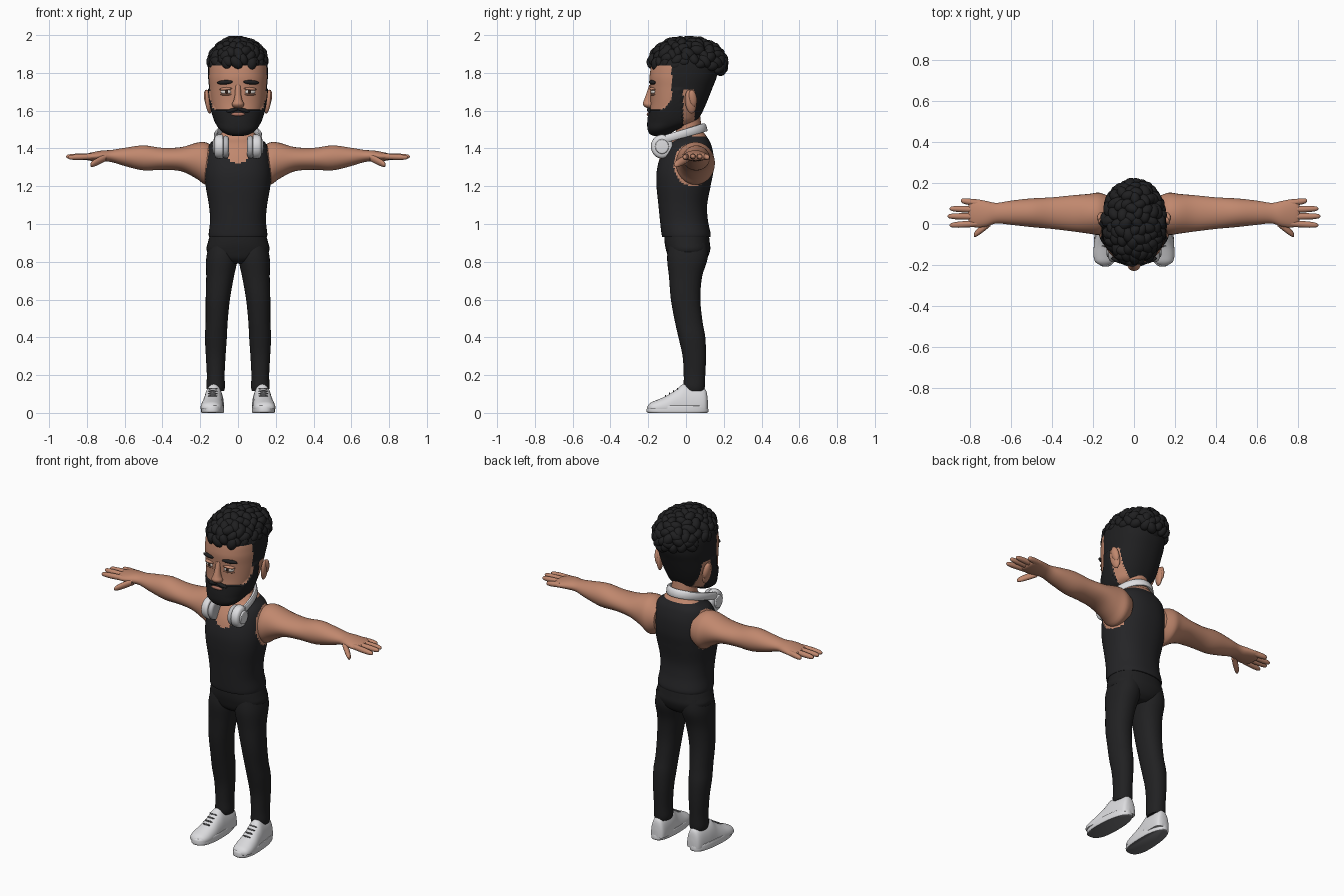
import bpy, bmesh, math, random
from mathutils import Vector, Matrix, Euler
from mathutils.bvhtree import BVHTree

if "Cube" in bpy.data.objects:
    bpy.data.objects.remove(bpy.data.objects["Cube"])

random.seed(4)
COLOURS = {
    "skin": (.53, .245, .155), "hair_black": (.014, .014, .015), "shirt_black": (.018, .018, .020),
    "trouser_black": (.015, .015, .016), "white": (.72, .72, .74), "light_grey": (.48, .48, .50),
    "sole_grey": (.17, .17, .18), "eye_white": (.70, .66, .62), "iris_brown": (.03, .015, .01),
    "lip": (.42, .17, .12)}
MAT = {}
for key, col in COLOURS.items():
    MAT[key] = bpy.data.materials.new(key)
    MAT[key].diffuse_color = (*col, 1)


def finish(name, bm, mats, rule=None, mirror=False):
    """Turn a bmesh into an object; rule(centre, normal) picks the material slot."""
    bmesh.ops.recalc_face_normals(bm, faces=bm.faces)
    bm.normal_update()
    if rule:
        for f in bm.faces:
            f.material_index = rule(f.calc_center_median(), f.normal)
    me = bpy.data.meshes.new(name)
    bm.to_mesh(me)
    bm.free()
    for m in mats:
        me.materials.append(MAT[m])
    ob = bpy.data.objects.new(name, me)
    bpy.context.collection.objects.link(ob)
    if mirror:
        ob.modifiers.new("Mirror", 'MIRROR').use_mirror_merge = False
    return ob


def spline(rows, k):
    """Catmull-Rom interpolation through the cross-section rows."""
    out = []
    for i in range(len(rows) - 1):
        p = [rows[max(i - 1, 0)], rows[i], rows[i + 1], rows[min(i + 2, len(rows) - 1)]]
        for j in range(k):
            t = j / k
            out.append([.5 * (2 * b + (c - a) * t + (2 * a - 5 * b + 4 * c - d) * t * t
                              + (3 * b - a - 3 * c + d) * t ** 3) for a, b, c, d in zip(*p)])
    return out + [list(rows[-1])]


def loft_bm(rows, axis='z', seg=32, k=4, power=2.0, floor=None):
    """Skin rows of (x, y, z, half width, half depth) as superellipses across an axis."""
    bm = bmesh.new()
    rings = []
    for x, y, z, a, b in spline(rows, k):
        ring = []
        for i in range(seg):
            t = 2 * math.pi * i / seg
            c, s = math.cos(t), math.sin(t)
            u = a * math.copysign(abs(c) ** (2 / power), c)
            v = b * math.copysign(abs(s) ** (2 / power), s)
            p = {'z': (x + u, y + v, z), 'x': (x, y + u, z + v), 'y': (x + u, y, z + v)}[axis]
            ring.append(bm.verts.new((p[0], p[1], p[2] if floor is None else max(p[2], floor))))
        rings.append(ring)
    for r, q in zip(rings, rings[1:]):
        for i in range(seg):
            bm.faces.new((r[i], r[(i + 1) % seg], q[(i + 1) % seg], q[i]))
    bm.faces.new(rings[0])
    bm.faces.new(rings[-1])
    return bm


def loft(name, rows, mat, mirror=False, **kw):
    return finish(name, loft_bm(rows, **kw), [mat], mirror=mirror)


def blob(name, pos, radii, mat, rot=(0, 0, 0), mirror=False):
    bm = bmesh.new()
    m = Matrix.LocRotScale(Vector(pos), Euler(rot), Vector(radii))
    bmesh.ops.create_uvsphere(bm, u_segments=20, v_segments=12, radius=1, matrix=m)
    return finish(name, bm, [mat], mirror=mirror)


def span(z, front, back, half, x=0):
    return (x, (front + back) / 2, z, half, (back - front) / 2)


# Torso: vest with scooped neckline and round armholes, skin above
def vest_rule(c, n):
    hole = ((c.y - .04) / .105) ** 2 + ((c.z - 1.315) / .115) ** 2 < 1 and abs(c.x) > .14
    neck = c.z > (1.325 + .1 * (abs(c.x) / .085) ** 3 if c.y < .03 else 1.462)
    return 1 if hole or neck else 0


finish("vest_and_chest", loft_bm([
    span(.93, -.125, .128, .153), span(.95, -.13, .13, .155), span(1.02, -.138, .116, .148),
    span(1.1, -.146, .112, .154), span(1.2, -.156, .13, .171), span(1.28, -.155, .145, .177),
    span(1.36, -.135, .146, .169), span(1.42, -.10, .133, .152), span(1.455, -.065, .115, .115),
    span(1.49, -.05, .09, .078)], seg=96, k=10, power=2.3), ["shirt_black", "skin"], vest_rule)
loft("neck", [(0, .02, 1.40, .085, .075), (0, .015, 1.5, .073, .068), (0, 0, 1.62, .075, .07)], "skin")

# Trousers
loft("trouser_hips", [span(.79, -.06, .08, .05), span(.815, -.09, .11, .13), span(.86, -.105, .128, .166),
                      span(.90, -.113, .126, .160), span(.95, -.115, .12, .146)], "trouser_black", power=2.3)
loft("trouser_leg", [span(.115, -.005, .095, .044, .118), span(.14, -.012, .1, .049, .118),
                     span(.2, -.012, .102, .047, .118), span(.3, -.018, .106, .052, .118),
                     span(.4, -.04, .102, .058, .117), span(.48, -.058, .088, .058, .113),
                     span(.6, -.08, .076, .064, .107), span(.72, -.09, .085, .073, .095),
                     span(.82, -.1, .115, .083, .085), span(.9, -.09, .11, .07, .08)],
     "trouser_black", mirror=True, power=2.2)

# Arms and hands
loft("arm", [(.12, .05, 1.32, .085, .085), (.17, .05, 1.32, .103, .112), (.22, .05, 1.335, .097, .095),
             (.30, .052, 1.343, .088, .064), (.40, .053, 1.345, .077, .058), (.50, .055, 1.35, .070, .066),
             (.60, .055, 1.355, .059, .048), (.67, .053, 1.36, .050, .032), (.72, .050, 1.36, .062, .029),
             (.77, .052, 1.357, .069, .023), (.80, .055, 1.355, .060, .017), (.81, .055, 1.355, .03, .008)],
     "skin", mirror=True, axis='x')


def finger(name, a, b, r):
    a, b = Vector(a), Vector(b)
    rows = [(*a.lerp(b, t), r * s, r * s) for t, s in
            ((0, 1), (.45, 1.02), (.75, .92), (.92, .7), (.98, .42), (1, .1))]
    loft(name, rows, "skin", mirror=True, axis='x', seg=14)


for i, (y0, tx, ty, tz) in enumerate(((.103, .845, .114, 1.352), (.070, .90, .075, 1.355),
                                      (.036, .91, .038, 1.357), (.002, .90, -.006, 1.352))):
    finger(f"finger_{i + 1}", (.765, y0, 1.358), (tx, ty, tz), .0155)
finger("thumb", (.70, .01, 1.352), (.782, -.055, 1.312), .02)


# Head with faded hair sides and a full beard
def head_rule(c, n):
    x, y, z = abs(c.x), c.y, c.z
    if z > 1.84:
        return 1
    if y > .045:
        return 1 if z > 1.53 else 0
    if y > -.015:
        return 1 if z > 1.715 else 0
    if y > -.075:
        return 1
    return 1 if z < 1.607 + max(0, (y + .135) / .06) ** 2 * .06 else 0


bm = loft_bm([span(1.474, -.17, -.12, .03), span(1.482, -.187, -.09, .06), span(1.505, -.197, -.05, .092),
              span(1.54, -.198, .05, .115), span(1.58, -.194, .08, .130), span(1.64, -.188, .108, .144),
              span(1.72, -.190, .14, .153), span(1.79, -.192, .165, .158), span(1.87, -.17, .165, .150),
              span(1.93, -.1, .12, .10)], seg=112, k=10, power=2.25)
bmesh.ops.recalc_face_normals(bm, faces=bm.faces)
bm.normal_update()
for v in bm.verts:                     # beard stands proud of the cheeks
    if v.co.y < -.02 and v.co.z < 1.72 and head_rule(v.co, None):
        v.co += v.normal * .007
tree = BVHTree.FromBMesh(bm)
finish("head_and_beard", bm, ["skin", "hair_black"], head_rule)


def face_y(x, z):
    return tree.ray_cast(Vector((x, -1, z)), Vector((0, 1, 0)))[0].y


# Face features
loft("nose", [(0, -.183, 1.735, .014, .012), (0, -.192, 1.69, .016, .018), (0, -.197, 1.655, .023, .026),
              (0, -.198, 1.635, .032, .031), (0, -.194, 1.62, .026, .024), (0, -.19, 1.613, .01, .01)], "skin")
ey = face_y(.063, 1.70)
blob("eyeball", (.063, ey + .004, 1.70), (.030, .012, .014), "eye_white", (0, 0, .25), True)
blob("iris", (.060, ey - .005, 1.70), (.011, .005, .011), "iris_brown", (0, 0, .2), True)
blob("upper_lid", (.064, ey + .003, 1.715), (.035, .016, .009), "skin", (0, .08, .25), True)
blob("lower_lid", (.063, ey + .004, 1.686), (.032, .012, .006), "skin", (0, 0, .25), True)
blob("eyebrow", (.070, face_y(.07, 1.75), 1.75), (.044, .013, .0115), "hair_black", (0, .06, .3), True)
blob("moustache", (.028, face_y(.028, 1.604), 1.603), (.034, .012, .010), "hair_black", (0, .25, .15), True)
blob("lips", (0, face_y(0, 1.582) + .002, 1.581), (.036, .009, .010), "lip")
blob("ear", (.157, .025, 1.648), (.016, .031, .064), "skin", (.15, .1, .25), True)
blob("ear_rim", (.164, .036, 1.665), (.015, .022, .046), "skin", (.2, .1, .3), True)

# Curly hair: a dome covered with overlapping tufts
bm = bmesh.new()
centre, radii = Vector((0, .01, 1.85)), Vector((.138, .19, .122))
bmesh.ops.create_uvsphere(bm, u_segments=32, v_segments=16, radius=1,
                          matrix=Matrix.LocRotScale(centre, None, radii * .97))
N = 190
for i in range(N):
    uz = 1 - 2 * (i + .5) / N
    ang = i * 2.399963 + random.uniform(-.12, .12)
    h = math.sqrt(1 - uz * uz)
    u = Vector((h * math.cos(ang), h * math.sin(ang), uz))
    if uz < -.08 - .3 * max(u.y, 0):
        continue
    p = centre + Vector((u.x * radii.x, u.y * radii.y, u.z * radii.z))
    n = Vector((u.x / radii.x, u.y / radii.y, u.z / radii.z)).normalized()
    rot = n.to_track_quat('Z', 'Y') @ Euler((random.uniform(-.35, .35), random.uniform(-.35, .35),
                                           random.uniform(0, 6.28))).to_quaternion()
    s = random.uniform(.88, 1.1)
    bmesh.ops.create_uvsphere(bm, u_segments=14, v_segments=8, radius=1, matrix=Matrix.LocRotScale(
        p, rot, Vector((.038, .027, .027)) * s))
finish("curly_hair", bm, ["hair_black"])

# Headphones resting round the neck
loft("ear_cushion", [(x, -.125, 1.408, r, r * 1.08) for x, r in
                     ((.048, .03), (.05, .046), (.058, .054), (.072, .054), (.08, .046))],
     "light_grey", mirror=True, axis='x')
loft("ear_cup", [(x, -.127, 1.41, r, r * 1.08) for x, r in
                 ((.078, .048), (.082, .058), (.105, .058), (.118, .053), (.124, .042), (.125, .036),
                  (.131, .034), (.133, .028), (.134, .005))], "white", mirror=True, axis='x', k=3)
bm = bmesh.new()
rings = []
for i in range(41):
    t = math.pi * i / 40
    c, s = math.cos(t), max(math.sin(t), 0)
    mid = Vector((.118 * c, -.112 + .212 * s ** .8, 1.45 + .062 * s ** .8))
    out, up = Vector((c, s, 0)) * .010, Vector((0, -.3 * s, 1)) * .021
    rings.append([bm.verts.new(mid + out * a + up * b) for a, b in
                  ((1, -.7), (1, .7), (.5, 1), (-.5, 1), (-1, .7), (-1, -.7), (-.5, -1), (.5, -1))])
for r, q in zip(rings, rings[1:]):
    for i in range(8):
        bm.faces.new((r[i], r[(i + 1) % 8], q[(i + 1) % 8], q[i]))
bm.faces.new(rings[0])
bm.faces.new(rings[-1])
finish("headphone_band", bm, ["white"])

# Shoes: upper, sole and laces
upper = ((.116, .015, .06), (.108, .036, .115), (.085, .046, .135), (.03, .051, .145), (-.015, .052, .152),
         (-.05, .054, .125), (-.10, .059, .092), (-.15, .058, .070), (-.185, .046, .055), (-.202, .018, .038))
loft("shoe_upper", [(.128 - y * .08, y, .025, w, top - .025) for y, w, top in upper],
     "white", mirror=True, axis='y', power=2.2, floor=.02)
bm = loft_bm([(.135, -.045, z, .065 * s, .163 * s) for z, s in
              ((0, .95), (.006, 1), (.02, 1), (.034, .985), (.038, .95))], seg=48, k=2, power=2.5)
for v in bm.verts:                     # narrow heel and instep
    f = (v.co.y + .21) / .33
    v.co.x = .135 + (v.co.x - .135) * (1 - .16 * min(1, max(0, f))) - .012 * f + .004
finish("shoe_sole", bm, ["white", "sole_grey"], lambda c, n: 1 if n.z < -.7 else 0, True)
for i in range(4):
    y = -.045 - i * .021
    blob(f"lace_{i + 1}", (.134, y, .128 - i * .0128), (.025, .0035, .005), "sole_grey", mirror=True)

# Smooth shading with sharp edges kept
for ob in bpy.context.scene.objects:
    ob.select_set(True)
    bpy.context.view_layer.objects.active = ob
bpy.ops.object.shade_smooth_by_angle(angle=math.radians(45))

for m in bpy.data.materials:
    if m.users and not m.is_grease_pencil:
        m.use_nodes = True
        m.node_tree.nodes["Principled BSDF"].inputs["Base Color"].default_value = m.diffuse_color
